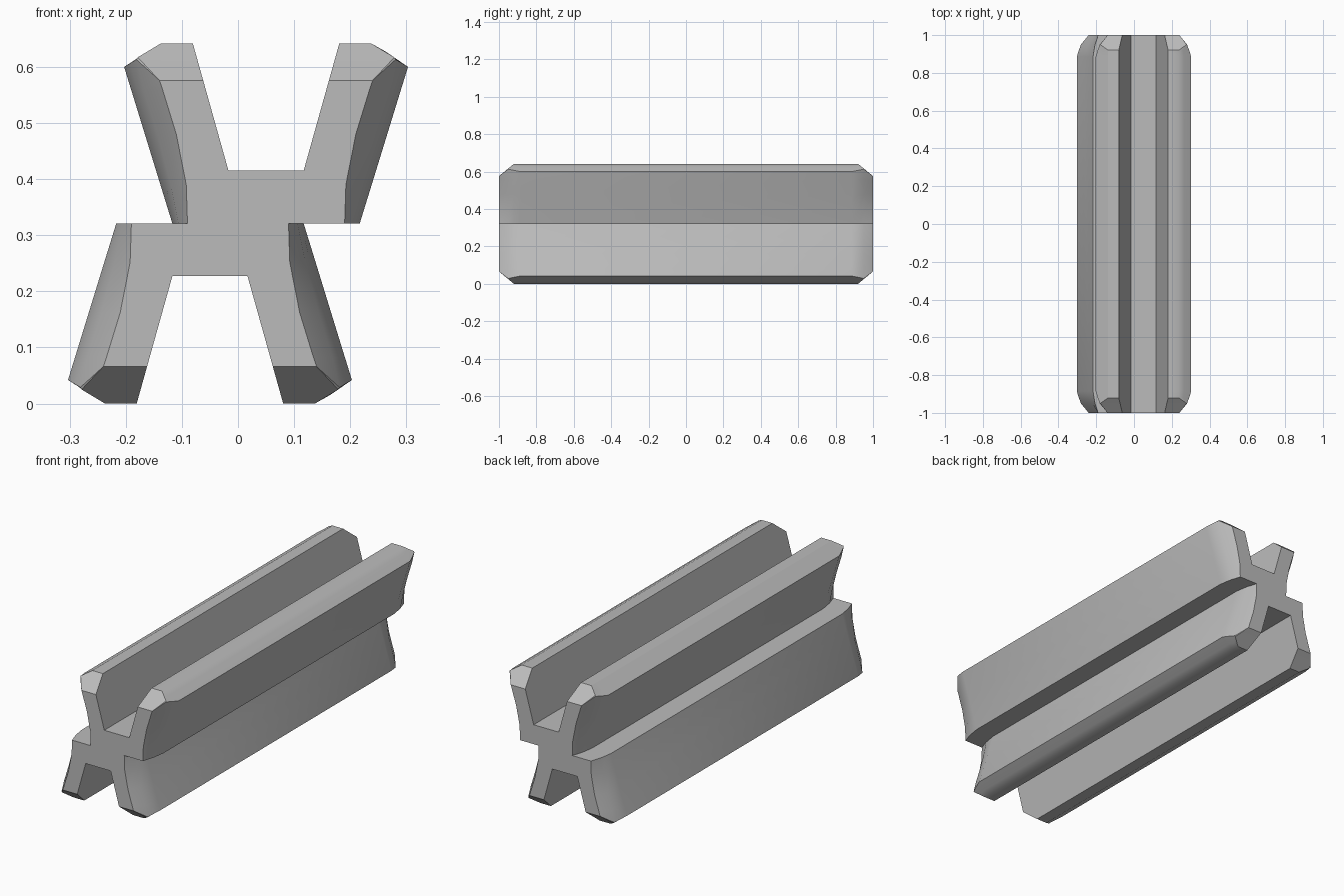
import bpy, bmesh, math

if "Cube" in bpy.data.objects:
    bpy.data.objects.remove(bpy.data.objects["Cube"], do_unlink=True)

MID = 0.321      # height where the two offset halves meet
SHIFT = 0.05     # sideways offset of each half

# One colour: plain concrete grey
concrete = bpy.data.materials.new("concrete grey")
concrete.use_nodes = True
GREY = (0.5, 0.5, 0.5, 1)
concrete.diffuse_color = GREY
concrete.node_tree.nodes["Principled BSDF"].inputs["Base Color"].default_value = GREY


def arm(inset, top, rounded):
    """Outline of one flared arm, from the waist up the outside, then down inside."""
    pts = []
    for z, amount in ((MID, .027), (.39, .046), (.48, .056), (.56, .056)):
        pts.append((.167 + (z - MID) * .308 - amount * inset, z))
    # sloping shoulder, trimmed by the end bevel
    edge = .253 - .055 * inset
    if inset == 1:
        shoulder = [(.19, top)] * 3
    else:
        low = min(.6 + (.253 - edge) * .6, top)
        crest = .187 + (.642 - top) / .6
        crest = min(crest, edge)
        bulge = .005 if rounded and top > .64 else 0
        shoulder = [(edge, low),
                    ((edge + crest) / 2 - bulge, (low + top) / 2 + bulge),
                    (crest, top)]
    inner_top = .067 + (top - .415) * .28
    return pts + shoulder + [(inner_top, top), (.067, .415)]


def section(inset, top):
    """Closed cross-section: an upper half and its offset upside-down twin."""
    right = arm(inset, top, True)
    left = [(-x, z) for x, z in reversed(arm(inset, top, False))]
    half = right + left
    upper = [(x + SHIFT, z) for x, z in half]
    lower = [(x - SHIFT, 2 * MID - z) for x, z in reversed(half)]
    return upper + lower


# Barrier body: lofted along y, with bevelled ends
ends = [(1, 1, .576), (.95, .4, .617), (.92, .2, .642), (.885, 0, .642)]
stations = [(-y, i, t) for y, i, t in ends] + ends[::-1]

bm = bmesh.new()
rings = [[bm.verts.new((x, y, z)) for x, z in section(i, t)]
         for y, i, t in stations]
count = len(rings[0])
for a, b in zip(rings, rings[1:]):
    for k in range(count):
        n = (k + 1) % count
        bm.faces.new((a[k], a[n], b[n], b[k]))
bm.faces.new(rings[0])
bm.faces.new(rings[-1])
bmesh.ops.remove_doubles(bm, verts=bm.verts, dist=.0005)
bmesh.ops.recalc_face_normals(bm, faces=bm.faces)

mesh = bpy.data.meshes.new("barrier_body")
bm.to_mesh(mesh)
bm.free()
mesh.materials.append(concrete)
body = bpy.data.objects.new("barrier_body", mesh)
bpy.context.collection.objects.link(body)

# Soft flanks, crisp edges
bpy.ops.object.select_all(action='DESELECT')
body.select_set(True)
bpy.context.view_layer.objects.active = body
bpy.ops.object.shade_smooth_by_angle(angle=math.radians(30))
